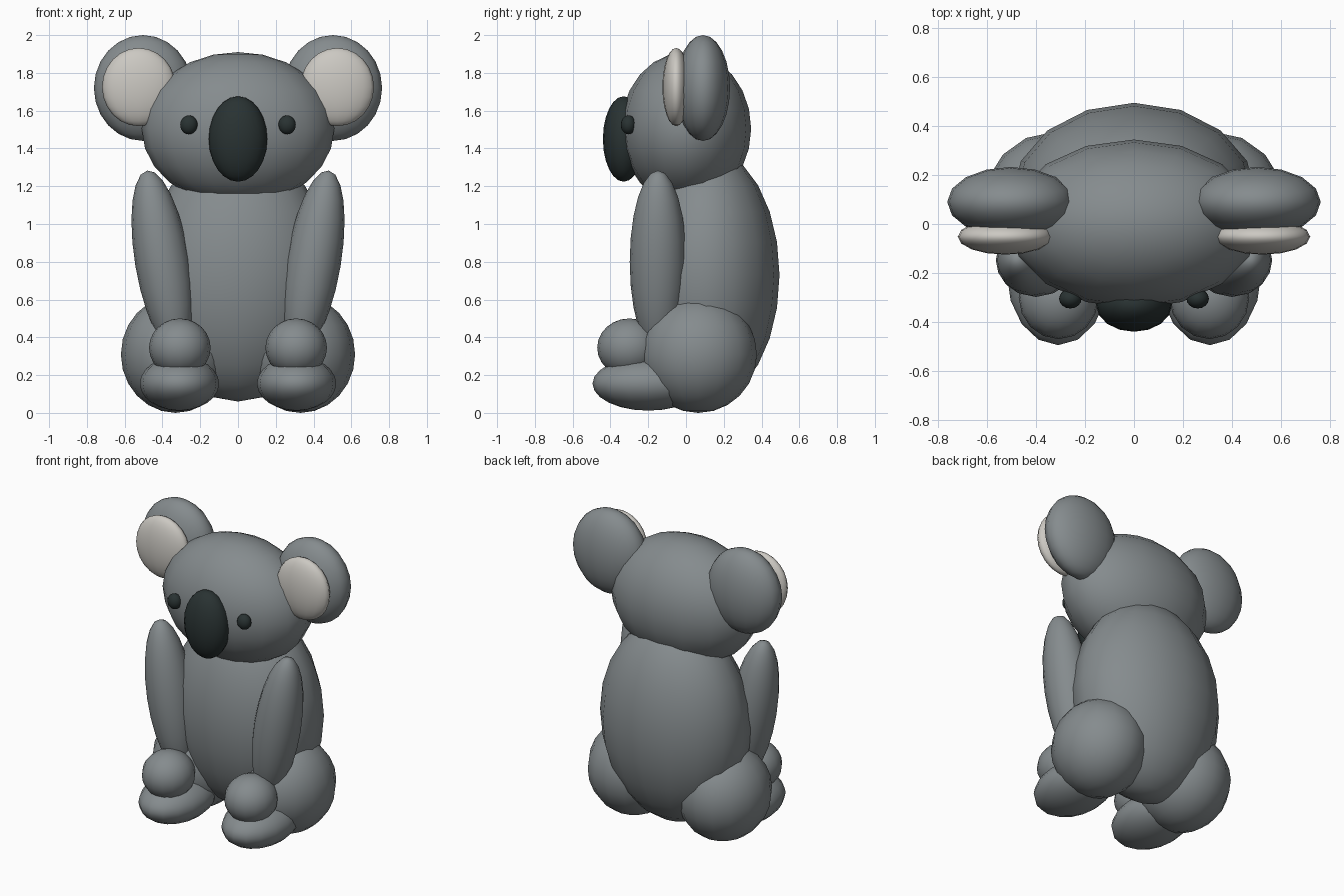
import bpy
import math

if "Cube" in bpy.data.objects:
    bpy.data.objects.remove(bpy.data.objects["Cube"])


def material(name, rgb):
    m = bpy.data.materials.new(name)
    m.diffuse_color = (*rgb, 1.0)
    m.use_nodes = True
    m.node_tree.nodes["Principled BSDF"].inputs["Base Color"].default_value = m.diffuse_color
    return m


FUR = material("grey fur", (0.235, 0.26, 0.27))
PALE = material("pale ear lining", (0.60, 0.58, 0.54))
DARK = material("dark nose", (0.022, 0.032, 0.032))


def ellipsoid(name, centre, radii, mat, tilt=0.0):
    """Smooth ball stretched to the radii, tilted sideways about y."""
    bpy.ops.mesh.primitive_uv_sphere_add(
        segments=16, ring_count=12, radius=1, location=centre, rotation=(0, tilt, 0))
    ob = bpy.context.object
    ob.name = name
    ob.scale = radii
    ob.data.materials.append(mat)
    bpy.ops.object.shade_smooth()
    return ob


def pair(name, centre, radii, mat, tilt=0.0):
    """Left and right copies of one part."""
    for side, s in (("left", -1), ("right", 1)):
        ellipsoid(f"{side}_{name}", (s * centre[0], centre[1], centre[2]),
                  radii, mat, s * tilt)


# Torso and head
ellipsoid("body", (0, 0.11, 0.73), (0.50, 0.385, 0.67), FUR)
ellipsoid("head", (0, 0, 1.505), (0.51, 0.345, 0.405), FUR)

# Ears with pale lining
pair("ear", (0.503, 0.09, 1.72), (0.26, 0.143, 0.28), FUR)
pair("ear_lining", (0.525, -0.052, 1.725), (0.195, 0.073, 0.207), PALE)

# Face
ellipsoid("nose", (0, -0.33, 1.45), (0.155, 0.11, 0.226), DARK)
pair("eye", (0.26, -0.305, 1.525), (0.046, 0.04, 0.05), DARK)

# Arms lean outwards at the shoulder, ending in round hands
pair("arm", (0.40, -0.148, 0.80), (0.145, 0.15, 0.49), FUR, math.radians(9.5))
pair("hand", (0.308, -0.30, 0.345), (0.163, 0.17, 0.155), FUR)

# Haunches and feet
pair("thigh", (0.33, 0.065, 0.31), (0.29, 0.31, 0.31), FUR)
pair("foot", (0.31, -0.20, 0.155), (0.21, 0.295, 0.143), FUR)
